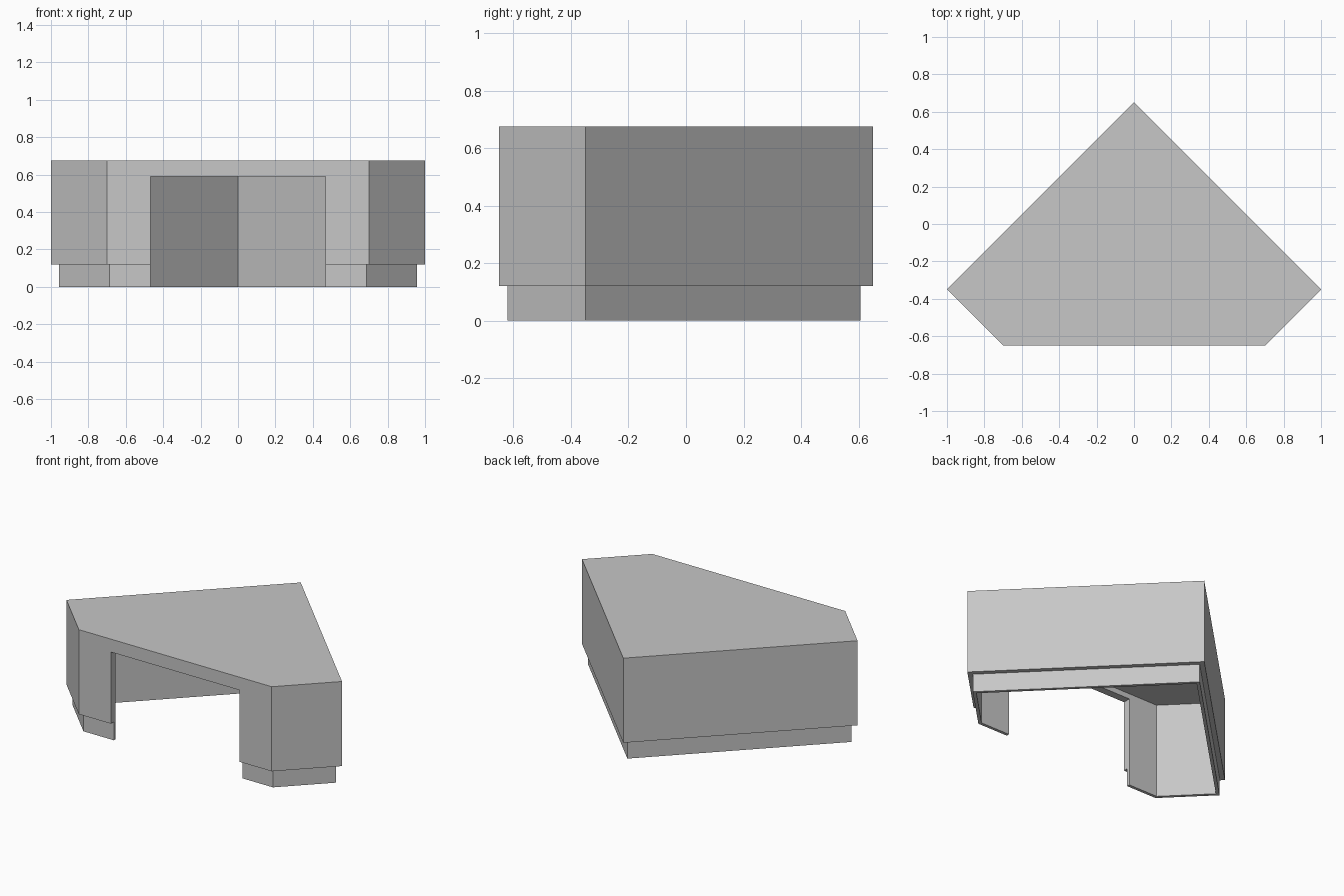
import bpy
import bmesh
from mathutils import Vector

cube = bpy.data.objects.get("Cube")
if cube:
    bpy.data.objects.remove(cube, do_unlink=True)

HEIGHT = 0.675
PLINTH_HEIGHT = 0.12
PLINTH_INSET = 0.03
WALL = 0.05
OPENING_HALF = 0.4675
OPENING_TOP = 0.59

# Corner-unit footprint, counter-clockwise from the front left edge
FOOTPRINT = [Vector(p) for p in
             ((-0.7, -0.65), (0.7, -0.65), (1, -0.35), (0, 0.65), (-1, -0.35))]

grey = bpy.data.materials.new("plain grey")
grey.use_nodes = True
grey.diffuse_color = (0.57, 0.57, 0.57, 1)
grey.node_tree.nodes["Principled BSDF"].inputs["Base Color"].default_value = grey.diffuse_color


def inset(points, d):
    """Move every side of a convex outline inwards by d."""
    result = []
    for i, p in enumerate(points):
        a = (p - points[i - 1]).normalized()
        b = (points[(i + 1) % len(points)] - p).normalized()
        na, nb = Vector((-a.y, a.x)), Vector((-b.y, b.x))
        result.append(p + (na + nb) * d / (1 + na.dot(nb)))
    return result


def prism(name, points, z0, z1):
    """Extrude an outline from z0 up to z1."""
    bm = bmesh.new()
    base = bm.faces.new([bm.verts.new((p.x, p.y, z0)) for p in points])
    top = bmesh.ops.extrude_face_region(bm, geom=[base], use_keep_orig=True)
    bmesh.ops.translate(bm, vec=(0, 0, z1 - z0),
                        verts=[v for v in top["geom"] if isinstance(v, bmesh.types.BMVert)])
    bmesh.ops.recalc_face_normals(bm, faces=bm.faces)
    mesh = bpy.data.meshes.new(name)
    bm.to_mesh(mesh)
    bm.free()
    mesh.materials.append(grey)
    obj = bpy.data.objects.new(name, mesh)
    bpy.context.collection.objects.link(obj)
    return obj


def combine(target, helper, operation):
    """Apply a boolean and remove its helper."""
    helper.hide_render = True
    mod = target.modifiers.new(operation.lower(), "BOOLEAN")
    mod.operation = operation
    mod.solver = "EXACT"
    mod.object = helper
    bpy.context.view_layer.objects.active = target
    bpy.ops.object.modifier_apply(modifier=mod.name)
    bpy.data.objects.remove(helper, do_unlink=True)


# Cabinet body standing on a recessed plinth
shell = prism("corner_cabinet_shell", FOOTPRINT, PLINTH_HEIGHT, HEIGHT)
plinth = prism("plinth", inset(FOOTPRINT, PLINTH_INSET), 0, HEIGHT / 2)
combine(shell, plinth, "UNION")

# Hollow inside, open at the bottom
hollow = prism("hollow", inset(FOOTPRINT, WALL), -WALL, HEIGHT - WALL)
combine(shell, hollow, "DIFFERENCE")

# Wide opening through the front panel
w = OPENING_HALF
outline = [Vector(p) for p in ((-w, -0.8), (w, -0.8), (w, -0.5), (-w, -0.5))]
opening = prism("opening", outline, -WALL, OPENING_TOP)
combine(shell, opening, "DIFFERENCE")
